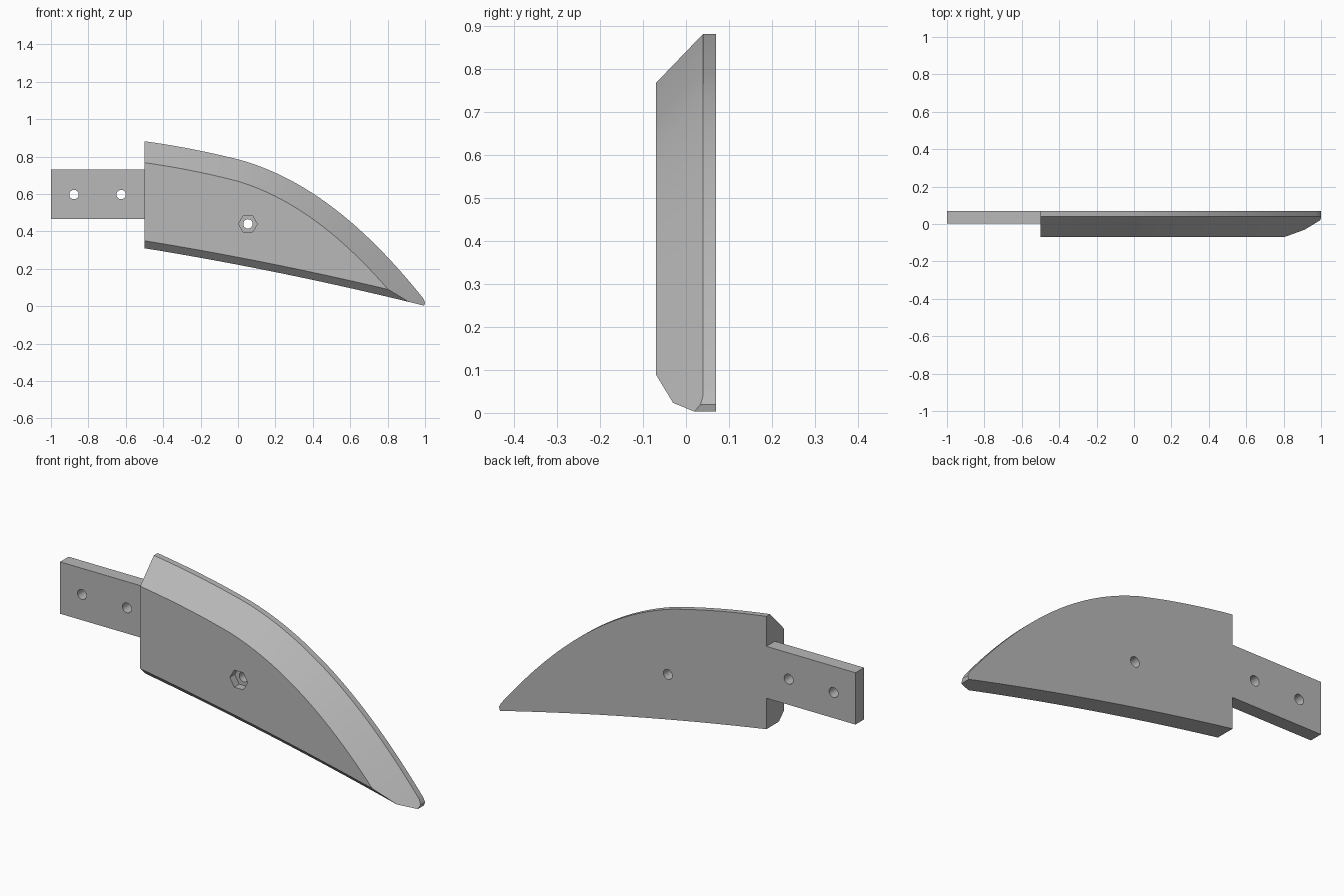
import bpy, bmesh, math
from mathutils import Vector
from mathutils.geometry import interpolate_bezier

cube = bpy.data.objects.get("Cube")
if cube:
    bpy.data.objects.remove(cube, do_unlink=True)

GREY = (0.48, 0.48, 0.48, 1)
steel = bpy.data.materials.new("grey_steel")
steel.use_nodes = True
steel.diffuse_color = GREY
bsdf = next(n for n in steel.node_tree.nodes if n.type == 'BSDF_PRINCIPLED')
bsdf.inputs["Base Color"].default_value = GREY

FRONT, BACK = -0.07, 0.07


def loft(name, sections):
    """Closed solid through (y, [(x, z), ...]) sections with equal point counts."""
    bm = bmesh.new()
    rings = [[bm.verts.new((x, y, z)) for x, z in pts] for y, pts in sections]
    for a, b in zip(rings, rings[1:]):
        for i in range(len(a)):
            j = (i + 1) % len(a)
            bm.faces.new((a[i], a[j], b[j], b[i]))
    bm.faces.new(rings[0])
    bm.faces.new(rings[-1])
    bmesh.ops.recalc_face_normals(bm, faces=bm.faces)
    mesh = bpy.data.meshes.new(name)
    bm.to_mesh(mesh)
    bm.free()
    mesh.materials.append(steel)
    obj = bpy.data.objects.new(name, mesh)
    bpy.context.collection.objects.link(obj)
    return obj


def prism(name, x, z, radius, sides, y0, y1):
    ring = [(x + radius * math.cos(math.tau * i / sides),
             z + radius * math.sin(math.tau * i / sides)) for i in range(sides)]
    return loft(name, [(y0, ring), (y1, ring)])


def select(obj):
    bpy.ops.object.select_all(action='DESELECT')
    obj.select_set(True)
    bpy.context.view_layer.objects.active = obj


def combine(obj, tool, operation='DIFFERENCE'):
    tool.hide_render = True
    mod = obj.modifiers.new("cut", 'BOOLEAN')
    mod.operation, mod.object, mod.solver = operation, tool, 'EXACT'
    select(obj)
    bpy.ops.object.modifier_apply(modifier=mod.name)
    bpy.data.objects.remove(tool, do_unlink=True)


def bezier(points, count):
    a, b, c, d = (Vector((x, z, 0)) for x, z in points)
    return [Vector(p).to_2d() for p in interpolate_bezier(a, b, c, d, count)]


# Curved top edge, run on past both ends
top = [Vector((-0.7, 0.908))]
top += bezier([(-0.5, 0.882), (-0.32, 0.857), (-0.14, 0.822), (0.03, 0.777)], 14)
top += bezier([(0.03, 0.777), (0.43, 0.657), (0.74, 0.355), (1.0, 0.03)], 32)[1:]
top.append(Vector((1.2, -0.22)))


def top_section(y):
    inset = max(0, 0.04 - y) * 1.03
    pts = []
    for i, p in enumerate(top):
        t = (top[min(i + 1, len(top) - 1)] - top[max(i - 1, 0)]).normalized()
        pts.append(p + inset * Vector((t.y, -t.x)))
    return y, [tuple(p) for p in pts] + [(1.2, -0.6), (-0.7, -0.6)]


# Slightly curved bottom edge with a rounded tip
def bottom_section(y, lift):
    pts = []
    for i in range(17):
        s = i / 16
        pts.append((-0.5 + 1.495 * s, 0.31 - 0.307 * s + 0.064 * s * (1 - s)))
    pts += [(1.0, 0.02), (0.99, 0.043), (1.05, 0.2), (1.05, 1.2), (-0.5, 1.2)]
    return y, [(x, z + lift) for x, z in pts]


blade = loft("blade", [bottom_section(FRONT, 0.04), bottom_section(-0.03, 0),
                       bottom_section(BACK, 0)])
combine(blade, loft("top_shape", [top_section(y) for y in (-0.09, 0.04, 0.09)]), 'INTERSECT')

# Bolt hole with hexagonal nut pocket
combine(blade, prism("nut_cutter", 0.053, 0.44, 0.05, 6, -0.1, -0.03))
combine(blade, prism("bolt_cutter", 0.053, 0.44, 0.025, 32, -0.1, 0.1))

# Mounting tang with two holes
plate = [(-1, 0.467), (-0.5, 0.467), (-0.5, 0.73), (-1, 0.73)]
tang = loft("mounting_tang", [(0.002, plate), (BACK, plate)])
for x in (-0.877, -0.625):
    combine(tang, prism("hole_cutter", x, 0.597, 0.025, 32, -0.1, 0.1))

for obj in (blade, tang):
    select(obj)
    bpy.ops.object.shade_smooth_by_angle(angle=math.radians(20))
